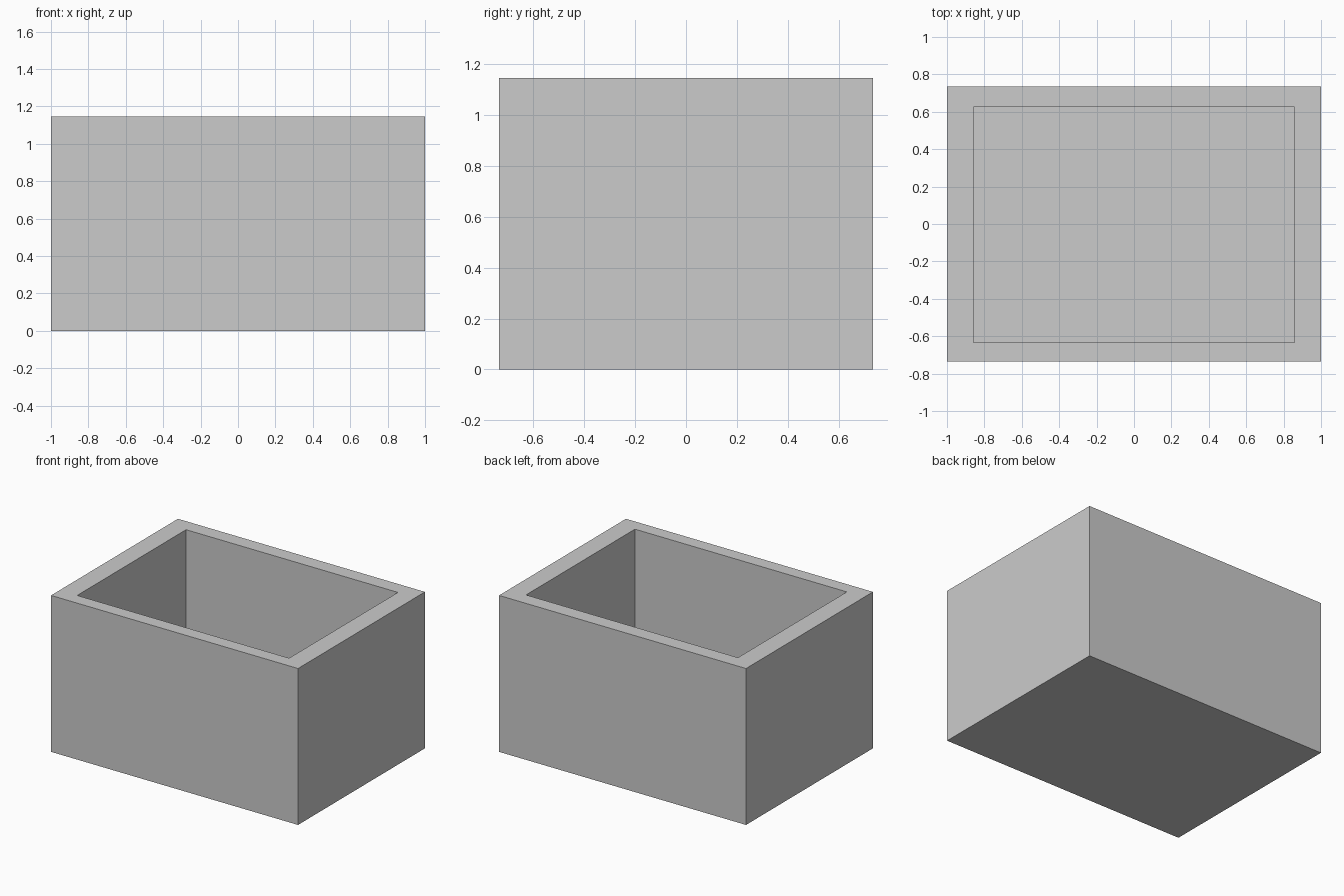
import bpy, bmesh
from mathutils import Vector

if "Cube" in bpy.data.objects:
    bpy.data.objects.remove(bpy.data.objects["Cube"])

HALF_X, HALF_Y, HEIGHT = 1.0, 0.734, 1.145
INNER_SCALE, INNER_SHIFT_Y, FLOOR_Z = 0.858, -0.005, 0.10

bm = bmesh.new()

# Outer block standing on the ground
bmesh.ops.create_cube(bm, size=2)
for v in bm.verts:
    v.co = Vector((v.co.x * HALF_X, v.co.y * HALF_Y, (v.co.z + 1) / 2 * HEIGHT))

# Rim: inset the top face by scaling it proportionally
bm.normal_update()
top = max(bm.faces, key=lambda f: f.calc_center_median().z)
bmesh.ops.inset_individual(bm, faces=[top], thickness=0.05)
for v in top.verts:
    sx, sy = (1 if v.co.x > 0 else -1), (1 if v.co.y > 0 else -1)
    v.co.x = sx * HALF_X * INNER_SCALE
    v.co.y = sy * HALF_Y * INNER_SCALE + INNER_SHIFT_Y

# Cavity: push the inset face down to the floor
cavity = bmesh.ops.extrude_discrete_faces(bm, faces=[top])["faces"][0]
for v in cavity.verts:
    v.co.z = FLOOR_Z

bmesh.ops.recalc_face_normals(bm, faces=bm.faces)
mesh = bpy.data.meshes.new("open_box")
bm.to_mesh(mesh)
bm.free()
box = bpy.data.objects.new("open_box", mesh)
bpy.context.collection.objects.link(box)
